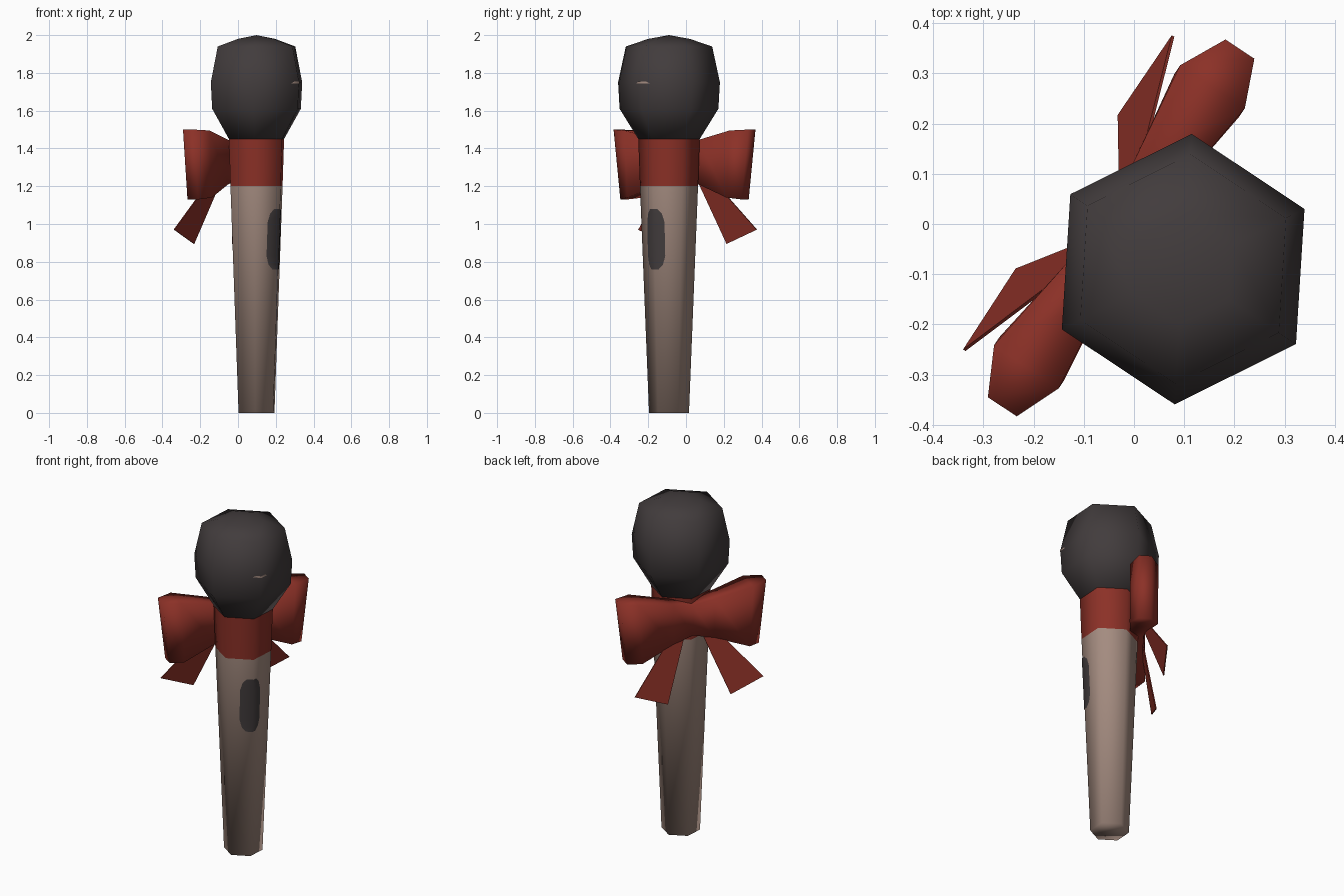
import bpy, bmesh, math
from mathutils import Vector

if "Cube" in bpy.data.objects:
    bpy.data.objects.remove(bpy.data.objects["Cube"], do_unlink=True)


def material(name, color):
    m = bpy.data.materials.new(name)
    m.use_nodes = True
    m.diffuse_color = (*color, 1)
    m.node_tree.nodes["Principled BSDF"].inputs["Base Color"].default_value = (*color, 1)
    return m


TAUPE = material("warm taupe", (0.37, 0.26, 0.215))
RED = material("ribbon red", (0.26, 0.03, 0.02))
DARK = material("charcoal", (0.054, 0.045, 0.046))

AXIS = Vector((0.098, -0.09, 0))
SIDES = 6
TURN = math.radians(26.4)      # direction of the first hexagon corner
CORNER = -1                    # corner carrying the button
BOW = math.radians(146.4)      # direction in which the bow faces
OUT = Vector((math.cos(BOW), math.sin(BOW), 0))
SIDE = Vector((math.sin(BOW), -math.cos(BOW), 0))


def corner(k, r, z):
    a = TURN + k * math.tau / SIDES
    return AXIS + Vector((r * math.cos(a), r * math.sin(a), z))


def bow_point(x, y, z):
    return AXIS + SIDE * x + OUT * y + Vector((0, 0, z))


def finish(name, bm, mats, smooth=True):
    bmesh.ops.recalc_face_normals(bm, faces=bm.faces)
    for f in bm.faces:
        f.smooth = smooth
    mesh = bpy.data.meshes.new(name)
    bm.to_mesh(mesh)
    bm.free()
    for m in mats:
        mesh.materials.append(m)
    ob = bpy.data.objects.new(name, mesh)
    bpy.context.collection.objects.link(ob)
    return ob


def loft(bm, rows, closed=True):
    """Bridge rows of points with quads."""
    rings = [[bm.verts.new(p) for p in row] for row in rows]
    n = len(rings[0])
    for a, b in zip(rings, rings[1:]):
        for i in range(n if closed else n - 1):
            j = (i + 1) % n
            bm.faces.new((a[i], a[j], b[j], b[i]))
    return rings


def hex_rows(profile):
    return [[corner(k, r, z) for k in range(SIDES)] for r, z in profile]


# Tapered handle with the red collar on its upper part
bm = bmesh.new()
rings = loft(bm, hex_rows([(0.106, 0), (0.154, 1.2), (0.163, 1.45)]))
bm.faces.new(rings[0])
bm.faces.ensure_lookup_table()
for f in bm.faces:
    f.material_index = int(f.calc_center_median().z > 1.2)
finish("handle", bm, [TAUPE, RED])

# Faceted head with a low domed top
bm = bmesh.new()
rings = loft(bm, hex_rows([(0.163, 1.45), (0.262, 1.61), (0.27, 1.75),
                           (0.229, 1.94), (0.11, 1.98)]))
tip = bm.verts.new(AXIS + Vector((0, 0, 2)))
for i in range(SIDES):
    bm.faces.new((rings[-1][i], rings[-1][(i + 1) % SIDES], tip))
bm.faces.new(rings[0])
finish("head", bm, [DARK])


def wrapped_plate(name, rows, mat):
    """Thin plate folded round the button corner; rows are z, radius, left, right."""
    pts = []
    for z, r, left, right in rows:
        mid = corner(CORNER, r, z)
        a = (corner(CORNER - 1, r, z) - mid).normalized()
        b = (corner(CORNER + 1, r, z) - mid).normalized()
        pts.append([mid + a * left, mid, mid + b * right])
    bm = bmesh.new()
    loft(bm, pts, closed=False)
    ob = finish(name, bm, [mat])
    # make sure the plate faces away from the axis
    if ob.data.polygons[0].normal.dot(corner(CORNER, 1, 0) - AXIS) < 0:
        ob.data.flip_normals()


# Button on the handle, and the tiny mark on the head
rows = []
for z, f in [(0.76, 0.45), (0.785, 0.8), (0.83, 1), (1.01, 1), (1.055, 0.8), (1.08, 0.45)]:
    rows.append((z, 0.109 + 0.04 * z, 0.007 + 0.066 * f, 0.066 * f - 0.007))
wrapped_plate("button", rows, DARK)
wrapped_plate("head_mark", [(1.744, 0.273, 0.05, 0.05), (1.754, 0.273, 0.03, 0.03)], TAUPE)

# Bow: half stations (top x, bottom x, inner y, outer y, bottom z, top z), mirrored
half = [(0, 0, 0.10, 0.185, 1.24, 1.42), (0.12, 0.12, 0.10, 0.2, 1.21, 1.445),
        (0.335, 0.315, 0.075, 0.23, 1.14, 1.495), (0.428, 0.385, 0.114, 0.183, 1.13, 1.5)]
stations = [(-s[0], -s[1], *s[2:]) for s in half[:0:-1]] + half
rows = [[bow_point(xb, y0, z0), bow_point(xb, y1, z0),
         bow_point(xt, y1, z1), bow_point(xt, y0, z1)]
        for xt, xb, y0, y1, z0, z1 in stations]
bm = bmesh.new()
rings = loft(bm, rows)
bm.faces.new(rings[0])
bm.faces.new(rings[-1])
finish("bow", bm, [RED])

# Two ribbon tails
for s, name in ((1, "left_tail"), (-1, "right_tail")):
    bm = bmesh.new()
    quad = [(0.045, 0.18, 1.26), (0.11, 0.18, 1.28), (0.376, 0.274, 0.97), (0.184, 0.276, 0.895)]
    bm.faces.new([bm.verts.new(bow_point(s * x, y, z)) for x, y, z in quad])
    ob = finish(name, bm, [RED], smooth=False)
    mod = ob.modifiers.new("thickness", "SOLIDIFY")
    mod.thickness = 0.006
    mod.offset = 0
